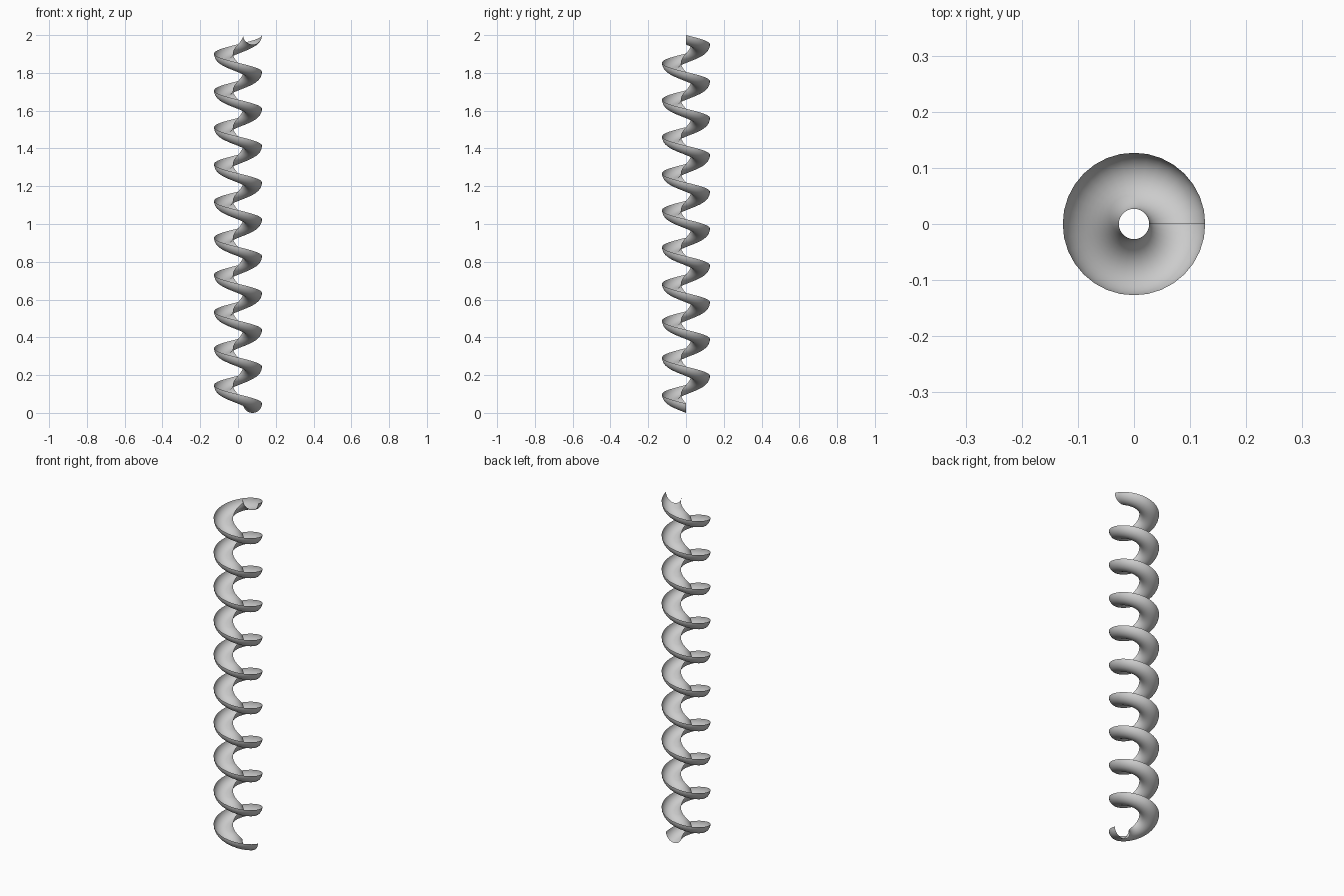
import bpy
import bmesh
from math import sin, cos, pi

cube = bpy.data.objects.get("Cube")
if cube:
    bpy.data.objects.remove(cube, do_unlink=True)

TURNS = 10
STEPS = 32            # segments per turn
SIDES = 16            # segments across the half-round channel
TUBE = 0.05           # channel radius
COIL = 0.077          # radius of the coil centre line
PITCH = (2 - TUBE) / TURNS

grey = bpy.data.materials.new("light_grey")
grey.use_nodes = True
colour = (0.6, 0.6, 0.6, 1)
grey.diffuse_color = colour
grey.node_tree.nodes["Principled BSDF"].inputs["Base Color"].default_value = colour


def channel_section(bm, step):
    """One open half circle, placed along the clockwise rising helix."""
    turn = -2 * pi * step / STEPS
    rise = TUBE + PITCH * step / STEPS
    ring = []
    for i in range(SIDES + 1):
        a = pi + pi * i / SIDES
        r = COIL + TUBE * cos(a)
        ring.append(bm.verts.new((r * cos(turn), r * sin(turn), rise + TUBE * sin(a))))
    return ring


# Spiral channel, open at the top and at both ends
bm = bmesh.new()
rings = [channel_section(bm, s) for s in range(TURNS * STEPS + 1)]
for low, high in zip(rings, rings[1:]):
    for i in range(SIDES):
        face = bm.faces.new((low[i], high[i], high[i + 1], low[i + 1]))
        face.smooth = True
bm.normal_update()
# Turn the normals to the outside of the channel
if bm.faces[:][SIDES // 2].normal.z > 0:
    bmesh.ops.reverse_faces(bm, faces=bm.faces[:])

mesh = bpy.data.meshes.new("spiral_channel")
bm.to_mesh(mesh)
bm.free()
mesh.materials.append(grey)
channel = bpy.data.objects.new("spiral_channel", mesh)
bpy.context.collection.objects.link(channel)
